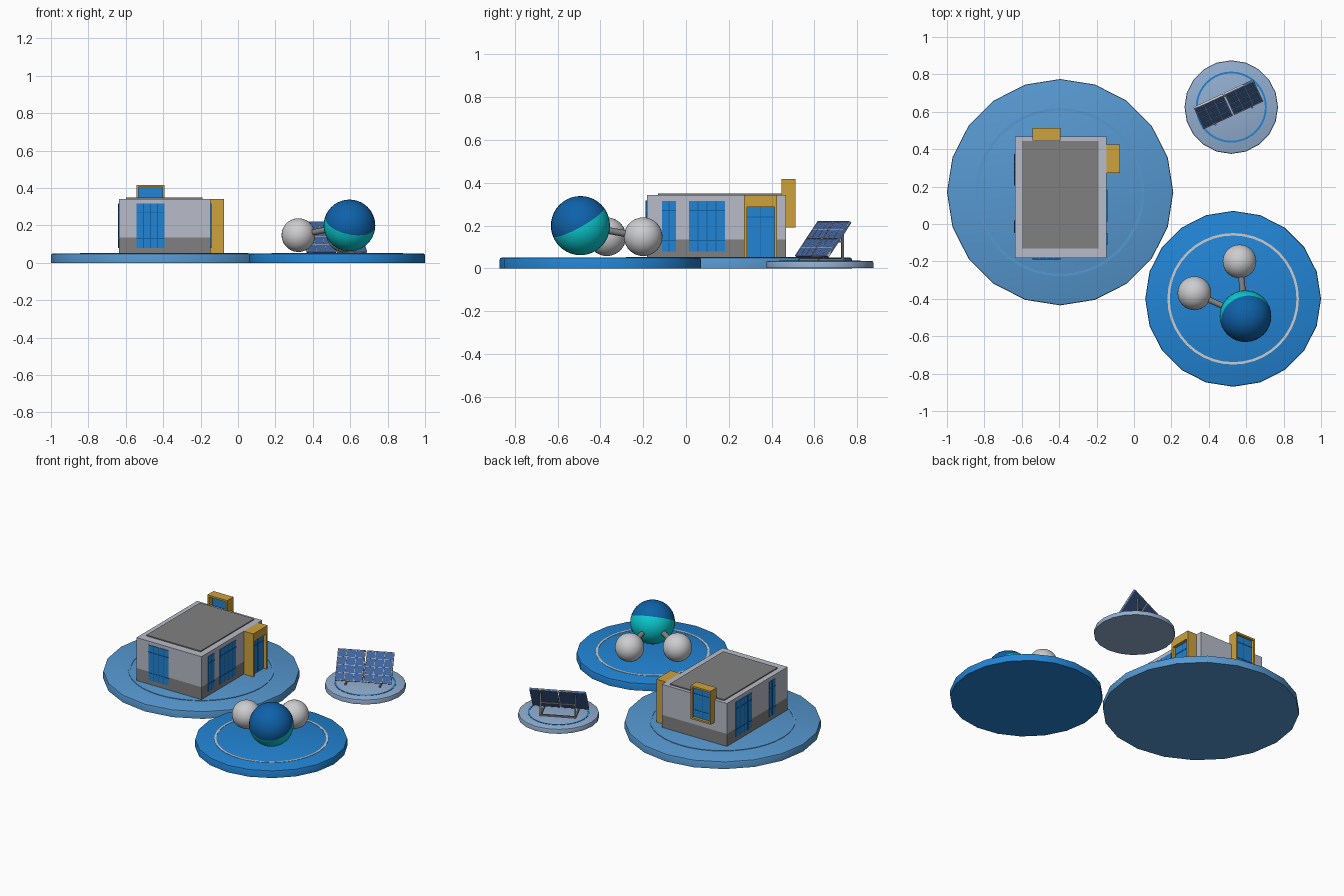
import bpy, bmesh, math
from mathutils import Matrix, Vector

old = bpy.data.objects.get("Cube")
if old:
    bpy.data.objects.remove(old, do_unlink=True)


def material(name, r, g, b):
    lin = [(c / 255 / 12.92 if c < 10 else ((c / 255 + 0.055) / 1.055) ** 2.4) for c in (r, g, b)]
    m = bpy.data.materials.new(name)
    m.use_nodes = True
    m.diffuse_color = (*lin, 1)
    m.node_tree.nodes["Principled BSDF"].inputs["Base Color"].default_value = (*lin, 1)
    return m


MID = material("mid_blue", 86, 152, 208)
BLUE = material("bright_blue", 34, 132, 212)
PALE = material("pale_blue", 146, 174, 208)
WALL = material("wall_grey", 184, 188, 200)
GREY = material("dark_grey", 128, 128, 128)
GOLD = material("gold", 205, 162, 60)
DEEP = material("deep_blue", 14, 98, 170)
CYAN = material("cyan", 10, 205, 210)
CELL = material("cell_blue", 66, 102, 160)
LIGHT = material("light_grey", 205, 205, 208)


def finish(name, bm, mats, matrix=None, smooth=False):
    mesh = bpy.data.meshes.new(name)
    bm.to_mesh(mesh)
    bm.free()
    for m in mats:
        mesh.materials.append(m)
    ob = bpy.data.objects.new(name, mesh)
    bpy.context.collection.objects.link(ob)
    if matrix:
        ob.matrix_world = matrix
    if smooth:
        bpy.ops.object.select_all(action='DESELECT')
        ob.select_set(True)
        bpy.context.view_layer.objects.active = ob
        bpy.ops.object.shade_smooth_by_angle(angle=math.radians(30))
    return ob


def box(name, x, y, z, mat, matrix=None):
    """Box from (min, max) ranges."""
    bm = bmesh.new()
    bmesh.ops.create_cube(bm, size=1)
    for v in bm.verts:
        v.co = [(a + b) / 2 + c * (b - a) for (a, b), c in zip((x, y, z), v.co)]
    return finish(name, bm, [mat], matrix)


def pad(name, cx, cy, r, z0, z1, mat):
    bm = bmesh.new()
    bmesh.ops.create_cone(bm, cap_ends=True, segments=20, radius1=r, radius2=r, depth=z1 - z0)
    top = [e for e in bm.edges if all(v.co.z > 0 for v in e.verts)]
    bmesh.ops.bevel(bm, geom=top, offset=0.008, segments=2, affect='EDGES', profile=0.5)
    finish(name, bm, [mat], Matrix.Translation((cx, cy, (z0 + z1) / 2)), True)


def ring(name, cx, cy, r, width, z, height, mat):
    """Thin raised band, spun from a small section."""
    bm = bmesh.new()
    a, b = r - width / 2, r + width / 2
    pts = [(a, -height), (a, height), (b, height), (b, -height)]
    vs = [bm.verts.new((p, 0, q)) for p, q in pts]
    edges = [bm.edges.new((vs[i], vs[i + 1])) for i in range(3)]
    bmesh.ops.spin(bm, geom=vs + edges, cent=(0, 0, 0), axis=(0, 0, 1),
                   angle=2 * math.pi, steps=40, use_merge=True)
    bmesh.ops.remove_doubles(bm, verts=bm.verts, dist=1e-5)
    bmesh.ops.recalc_face_normals(bm, faces=bm.faces)
    finish(name, bm, [mat], Matrix.Translation((cx, cy, z)), True)


# Three round pads with inlaid rings
pad("building_pad", -0.395, 0.17, 0.605, 0, 0.05, MID)
ring("building_pad_ring", -0.395, 0.17, 0.443, 0.014, 0.05, 0.003, MID)
pad("molecule_pad", 0.53, -0.4, 0.47, 0, 0.05, BLUE)
ring("molecule_pad_ring", 0.53, -0.4, 0.345, 0.013, 0.05, 0.002, LIGHT)
pad("solar_pad", 0.52, 0.625, 0.25, 0.003, 0.035, PALE)
ring("solar_pad_ring", 0.52, 0.625, 0.185, 0.01, 0.035, 0.002, BLUE)

# Building body
X0, X1, Y0, Y1 = -0.635, -0.147, -0.183, 0.468
box("building_plinth", (X0, X1), (Y0, Y1), (0.045, 0.135), GREY)
box("building_walls", (X0, X1), (Y0, Y1), (0.135, 0.342), WALL)
box("building_roof", (-0.598, -0.19), (-0.13, 0.445), (0.34, 0.349), GREY)


def window(name, origin, angle, width, z0, z1, columns, rails):
    """Glazed plate with bars; local -y is the outward side."""
    mat = Matrix.Translation(origin) @ Matrix.Rotation(math.radians(angle), 4, 'Z')
    h = width / 2
    box(name + "_glass", (-h, h), (-0.004, 0.004), (z0, z1), BLUE, mat)
    for i in range(1, columns):
        x = -h + width * i / columns
        box(name + "_bar", (x - 0.002, x + 0.002), (-0.006, 0), (z0, z1), DEEP, mat)
    for z in rails:
        box(name + "_rail", (-h, h), (-0.006, 0), (z - 0.002, z + 0.002), DEEP, mat)


RAILS = (0.13, 0.27)
window("front_window", (-0.468, Y0, 0), 0, 0.15, 0.08, 0.318, 4, RAILS)
window("left_wide_window", (X1, 0.098, 0), 90, 0.17, 0.08, 0.316, 4, RAILS)
window("left_narrow_window", (X1, -0.08, 0), 90, 0.065, 0.08, 0.316, 2, RAILS)
window("right_wide_window", (X0, 0.29, 0), -90, 0.17, 0.08, 0.316, 4, RAILS)
window("right_narrow_window", (X0, -0.015, 0), -90, 0.065, 0.08, 0.316, 2, RAILS)

# Gold door surround on the left side
for y in (0.272, 0.413):
    box("door_jamb", (X1, -0.075), (y, y + 0.013), (0.045, 0.342), GOLD)
box("door_lintel", (X1, -0.075), (0.272, 0.426), (0.288, 0.342), GOLD)
window("door", (-0.1, 0.349, 0), 90, 0.128, 0.05, 0.288, 2, (0.24,))

# Gold window surround on the back
for x in (-0.543, -0.404):
    box("back_window_side", (x, x + 0.011), (0.446, 0.512), (0.19, 0.417), GOLD)
for z in (0.19, 0.405):
    box("back_window_ledge", (-0.543, -0.393), (0.446, 0.512), (z, z + 0.012), GOLD)
window("back_window", (-0.468, 0.49, 0), 180, 0.128, 0.2, 0.406, 2, (0.25, 0.36))


# Molecule: large two-tone ball, two small balls, two rods
def ball(name, center, r, mats, axis=None, offset=0):
    bm = bmesh.new()
    bmesh.ops.create_uvsphere(bm, u_segments=32, v_segments=20, radius=r)
    if axis:
        n = Vector(axis).normalized()
        bmesh.ops.bisect_plane(bm, geom=bm.verts[:] + bm.edges[:] + bm.faces[:],
                               plane_co=n * offset, plane_no=n)
        for f in bm.faces:
            f.material_index = int(f.calc_center_median().dot(n) > offset)
    finish(name, bm, mats, Matrix.Translation(center), True)


core = Vector((0.596, -0.493, 0.2))
ball("large_ball", core, 0.138, [CYAN, DEEP], (0.19, -0.48, 0.857), 0.02)
for p in ((0.323, -0.37, 0.148), (0.564, -0.2, 0.148)):
    p = Vector(p)
    ball("small_ball", p, 0.09, [LIGHT])
    d = p - core
    bm = bmesh.new()
    bmesh.ops.create_cone(bm, cap_ends=True, segments=16, radius1=0.016, radius2=0.016,
                          depth=d.length)
    turn = d.to_track_quat('Z', 'Y').to_matrix().to_4x4()
    finish("bond_rod", bm, [GREY], Matrix.Translation((p + core) / 2) @ turn, True)

# Solar array: local x runs along the panels, local -y faces forward
stand = Matrix.Translation((0.504, 0.641, 0)) @ Matrix.Rotation(math.radians(25), 4, 'Z')
tilt = stand @ Matrix.Translation((0, 0, 0.136)) @ Matrix.Rotation(math.radians(54), 4, 'X')
W, H, T = 0.172, 0.1, 0.0055
for s in (-1, 1):
    a = 0.004 if s > 0 else -0.004 - W
    b = a + W
    box("solar_panel", (a, b), (-H, H), (-0.005, T), CELL, tilt)
    for x in (a, b - 0.004):
        box("panel_frame_side", (x, x + 0.004), (-H, H), (-0.006, T + 0.002), LIGHT, tilt)
    for y in (-H, H - 0.004):
        box("panel_frame_end", (a, b), (y, y + 0.004), (-0.006, T + 0.002), LIGHT, tilt)
    for i in range(1, 3):
        x = a + W * i / 3
        box("cell_line", (x - 0.001, x + 0.001), (-H, H), (T, T + 0.001), LIGHT, tilt)
    for i in range(1, 4):
        y = -H + H * i / 2
        box("cell_line", (a, b), (y - 0.001, y + 0.001), (T, T + 0.001), LIGHT, tilt)
    # Support frame under each half
    x = s * 0.108
    leg = (x - 0.005, x + 0.005)
    box("stand_foot", leg, (-0.075, 0.055), (0.034, 0.046), GREY, stand)
    box("stand_post", leg, (0.043, 0.053), (0.034, 0.19), GREY, stand)
for z in (0.036, 0.12):
    box("stand_crossbar", (-0.108, 0.108), (0.043, 0.053), (z, z + 0.01), GREY, stand)
